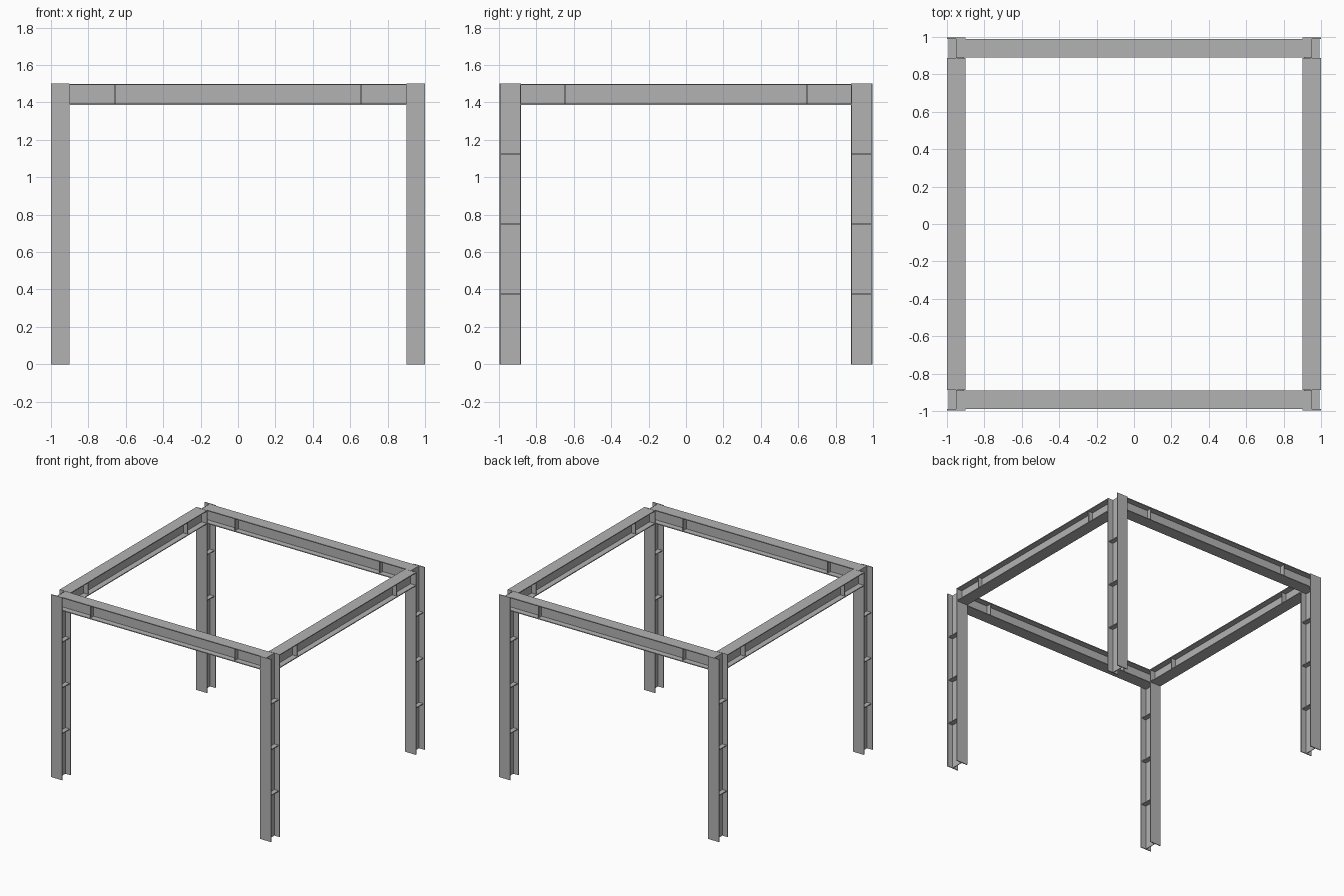
import bpy, bmesh
from mathutils import Matrix, Vector

cube = bpy.data.objects.get("Cube")
if cube:
    bpy.data.objects.remove(cube, do_unlink=True)

steel = bpy.data.materials.new("grey steel")
steel.use_nodes = True
GREY = (0.45, 0.45, 0.45, 1)
steel.diffuse_color = GREY
steel.node_tree.nodes["Principled BSDF"].inputs["Base Color"].default_value = GREY

FLANGE, WEB, WIDTH = 0.007, 0.005, 0.1
X, Y, Z = Vector((1, 0, 0)), Vector((0, 1, 0)), Vector((0, 0, 1))


def add_box(bm, size, centre):
    bmesh.ops.create_cube(bm, size=1, matrix=Matrix.Translation(centre) @ Matrix.Diagonal((*size, 1)))


def i_beam(name, length, depth, stiffeners, centre, across, up, along):
    """I-section: flanges spread along 'across', web along 'up', extruded along 'along'."""
    bm = bmesh.new()
    w, t = WIDTH / 2, WEB / 2
    h, f = depth / 2, depth / 2 - FLANGE
    half = [(w, -h), (w, -f), (t, -f), (t, f), (w, f), (w, h)]
    outline = half + [(-a, b) for a, b in reversed(half)]
    face = bm.faces.new([bm.verts.new((a, b, -length / 2)) for a, b in outline])
    extruded = bmesh.ops.extrude_face_region(bm, geom=[face])["geom"]
    bmesh.ops.translate(bm, vec=(0, 0, length),
                        verts=[v for v in extruded if isinstance(v, bmesh.types.BMVert)])
    # stiffener plates on both sides of the web
    for pos in stiffeners:
        for side in (-1, 1):
            add_box(bm, (0.038, 2 * f, 0.007), (side * (t + 0.019), 0, pos))
    frame = Matrix((across, up, along)).transposed().to_4x4()
    bm.transform(Matrix.Translation(centre) @ frame)
    bmesh.ops.recalc_face_normals(bm, faces=bm.faces)
    mesh = bpy.data.meshes.new(name)
    bm.to_mesh(mesh)
    bm.free()
    mesh.materials.append(steel)
    bpy.context.collection.objects.link(bpy.data.objects.new(name, mesh))


CX, CY = 0.95, 0.939          # column centres
HEIGHT, COL_DEPTH, BEAM_DEPTH = 1.5, 0.116, 0.112
beam_z = HEIGHT - 0.001 - BEAM_DEPTH / 2

for sy, end in ((-1, "front"), (1, "back")):
    # columns with three stiffener levels
    for sx, side in ((1, "left"), (-1, "right")):
        i_beam(f"{end}_{side}_column", HEIGHT, COL_DEPTH, (-0.375, 0, 0.375),
               (sx * CX, sy * CY, HEIGHT / 2), X, Y, Z)
    # cross beams running between the column webs
    i_beam(f"{end}_beam", 2 * CX - WEB, BEAM_DEPTH, (-0.656, 0.656),
           (0, sy * CY, beam_z), Y, Z, X)

# side beams running between the column flanges
for sx, side in ((1, "left"), (-1, "right")):
    i_beam(f"{side}_beam", 2 * CY - COL_DEPTH, BEAM_DEPTH, (-0.647, 0.647),
           (sx * CX, 0, beam_z), X, Z, Y)
